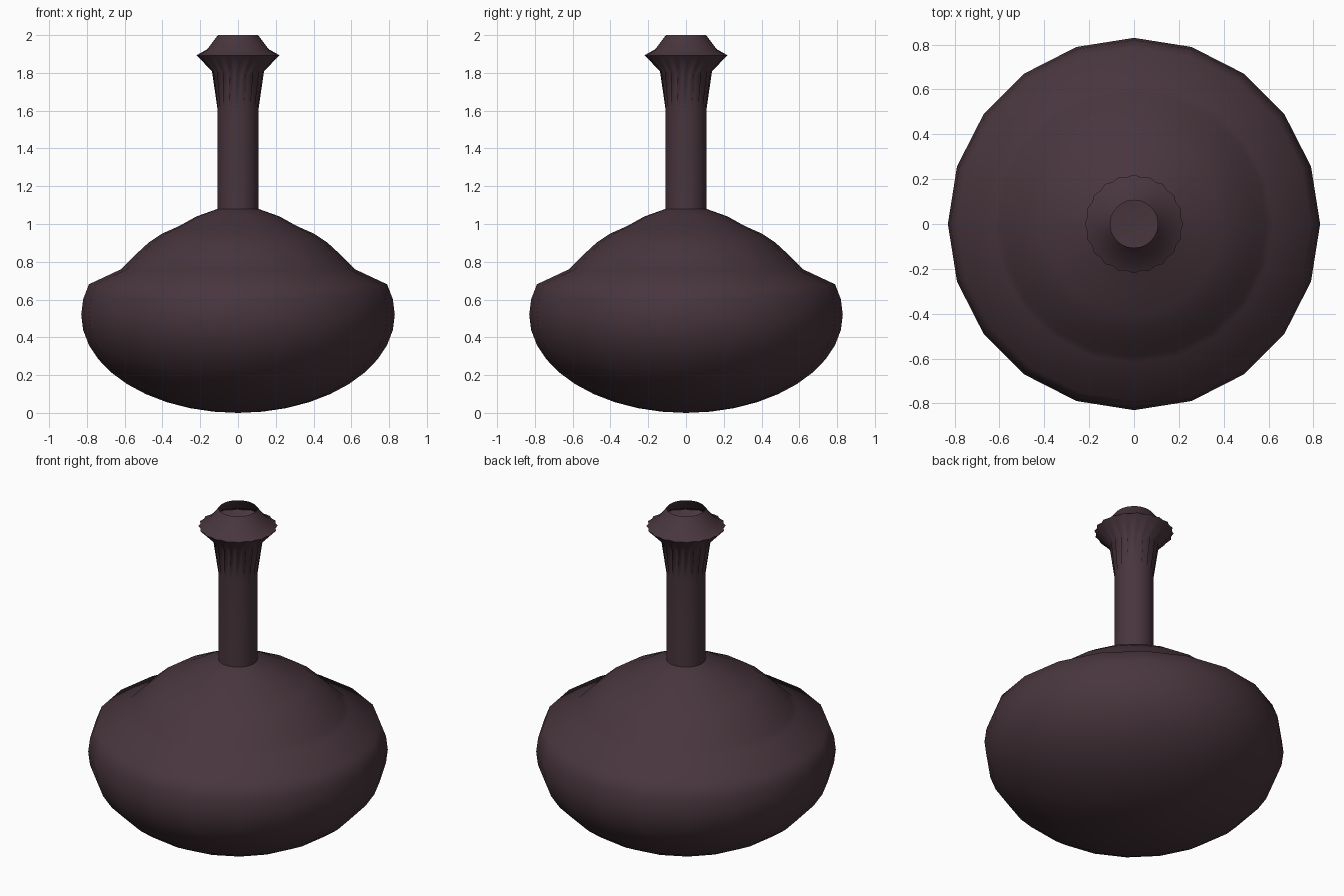
import bpy, bmesh, math

if "Cube" in bpy.data.objects:
    bpy.data.objects.remove(bpy.data.objects["Cube"])

mat = bpy.data.materials.new("dark_plum_glaze")
mat.diffuse_color = (0.065, 0.036, 0.047, 1)
mat.use_nodes = True
mat.node_tree.nodes["Principled BSDF"].inputs["Base Color"].default_value = mat.diffuse_color


def lathe(name, rings, sides, sharp, base=None):
    """Skin rings of (even radius, even z, odd radius, odd z); base closes the bottom."""
    bm = bmesh.new()
    loops = []
    for r0, z0, r1, z1 in rings:
        loop = []
        for i in range(sides):
            r, z = (r1, z1) if i % 2 else (r0, z0)
            a = 2 * math.pi * i / sides
            loop.append(bm.verts.new((r * math.cos(a), r * math.sin(a), z)))
        loops.append(loop)
    for lo, hi in zip(loops, loops[1:]):
        for i in range(sides):
            j = (i + 1) % sides
            bm.faces.new((lo[i], lo[j], hi[j], hi[i]))
    if base is not None:
        pole = bm.verts.new((0, 0, base))
        for i in range(sides):
            bm.faces.new((pole, loops[0][(i + 1) % sides], loops[0][i]))
    mesh = bpy.data.meshes.new(name)
    bm.to_mesh(mesh)
    bm.free()
    mesh.materials.append(mat)
    ob = bpy.data.objects.new(name, mesh)
    bpy.context.collection.objects.link(ob)
    bpy.ops.object.select_all(action='DESELECT')
    ob.select_set(True)
    bpy.context.view_layer.objects.active = ob
    bpy.ops.object.shade_smooth_by_angle(angle=math.radians(sharp))
    return ob


# Body: squashed round bowl, then a stepped shoulder
step = math.radians(9)
profile = [(0.83 * math.sin(k * step), 0.52 - 0.52 * math.cos(k * step))
           for k in range(1, 13)]
profile += [(0.62, 0.76), (0.59, 0.79), (0.54, 0.84), (0.475, 0.90),
            (0.40, 0.95), (0.31, 0.99), (0.22, 1.04), (0.108, 1.08)]
lathe("vase_body", [(r, z, r, z) for r, z in profile], 20, 60, base=0.0)

# Neck: straight tube flaring into a fluted collar, with an open tapered mouth
lathe("fluted_neck", [
    (0.108, 1.08, 0.108, 1.08),
    (0.108, 1.605, 0.108, 1.605),
    (0.138, 1.81, 0.108, 1.778),
    (0.22, 1.893, 0.21, 1.893),
    (0.163, 1.925, 0.163, 1.925),
    (0.106, 2.0, 0.106, 2.0),
], 40, 50)
